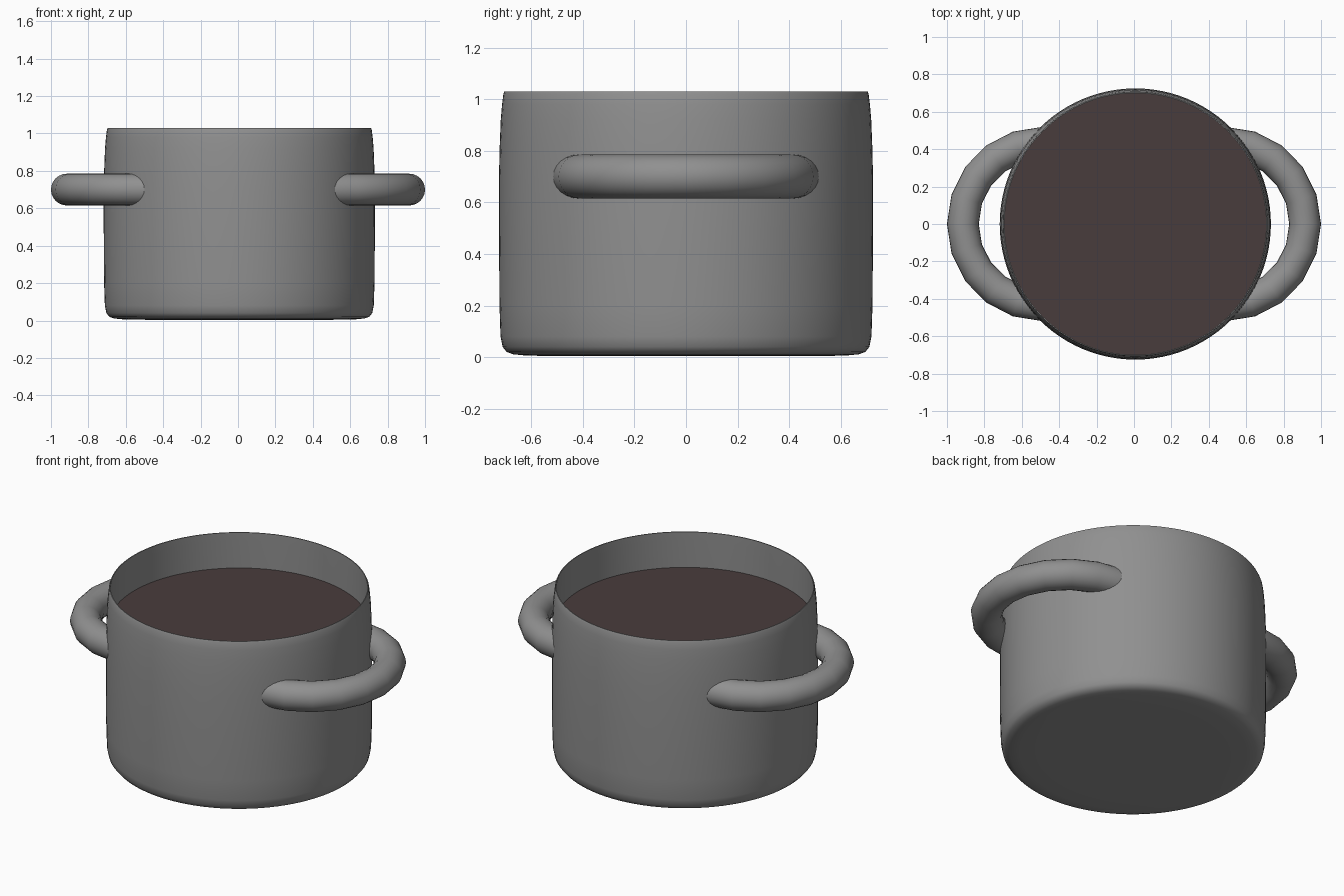
import bpy, bmesh, math

if "Cube" in bpy.data.objects:
    bpy.data.objects.remove(bpy.data.objects["Cube"])

CX = 0.007  # pot axis sits very slightly right of centre
GREY = (0.28, 0.28, 0.28, 1)
BROWN = (0.066, 0.046, 0.046, 1)


def finish(bm, name, loc, color, angle=40):
    bmesh.ops.recalc_face_normals(bm, faces=bm.faces)
    me = bpy.data.meshes.new(name)
    bm.to_mesh(me)
    bm.free()
    ob = bpy.data.objects.new(name, me)
    ob.location = loc
    bpy.context.collection.objects.link(ob)
    mat = bpy.data.materials.new(name + "_color")
    mat.diffuse_color = color
    mat.use_nodes = True
    mat.node_tree.nodes["Principled BSDF"].inputs["Base Color"].default_value = mat.diffuse_color
    me.materials.append(mat)
    bpy.ops.object.select_all(action='DESELECT')
    ob.select_set(True)
    bpy.context.view_layer.objects.active = ob
    bpy.ops.object.shade_smooth_by_angle(angle=math.radians(angle))
    return ob


# Pot body: lathed thin wall, outside profile up to the rim and back down inside
profile = [(0, 0.004), (0.5, 0.004), (0.62, 0.006), (0.67, 0.011), (0.695, 0.02),
           (0.711, 0.04), (0.719, 0.08), (0.723, 0.2), (0.725, 0.5), (0.725, 0.7),
           (0.722, 0.82), (0.718, 0.92), (0.713, 0.98), (0.708, 1.02), (0.704, 1.03),
           (0.699, 1.03), (0.699, 0.98), (0.703, 0.8), (0.706, 0.5), (0.703, 0.08),
           (0.68, 0.03), (0.6, 0.02), (0, 0.018)]
bm = bmesh.new()
verts = [bm.verts.new((r, 0, z)) for r, z in profile]
edges = [bm.edges.new(p) for p in zip(verts, verts[1:])]
bmesh.ops.spin(bm, geom=verts + edges, cent=(0, 0, 0), axis=(0, 0, 1),
               angle=math.tau, steps=96, use_duplicate=False)
bmesh.ops.remove_doubles(bm, verts=bm.verts, dist=1e-4)
finish(bm, "pot_body", (CX, 0, 0), GREY)

# Liquid surface filling the pot
bm = bmesh.new()
bmesh.ops.create_circle(bm, cap_ends=True, segments=96, radius=0.708)
finish(bm, "liquid_surface", (CX, 0, 0.815), BROWN)


# Loop handles: half rings with coarse segments along their length
def handle(name, side, major=0.425, minor=0.085, seg=10, sides=24):
    bm = bmesh.new()
    rings = []
    for i in range(seg + 1):
        a = -math.pi / 2 + math.pi * i / seg
        ring = []
        for j in range(sides):
            t = math.tau * j / sides
            r = major + minor * math.cos(t)
            ring.append(bm.verts.new((side * r * math.cos(a), 1.018 * r * math.sin(a),
                                      minor * math.sin(t))))
        rings.append(ring)
    for a, b in zip(rings, rings[1:]):
        for j in range(sides):
            k = (j + 1) % sides
            bm.faces.new((a[j], a[k], b[k], b[j]))
    bm.faces.new(rings[0])
    bm.faces.new(rings[-1])
    finish(bm, name, (side * 0.49, 0, 0.70), GREY)


handle("right_handle", 1)
handle("left_handle", -1)
